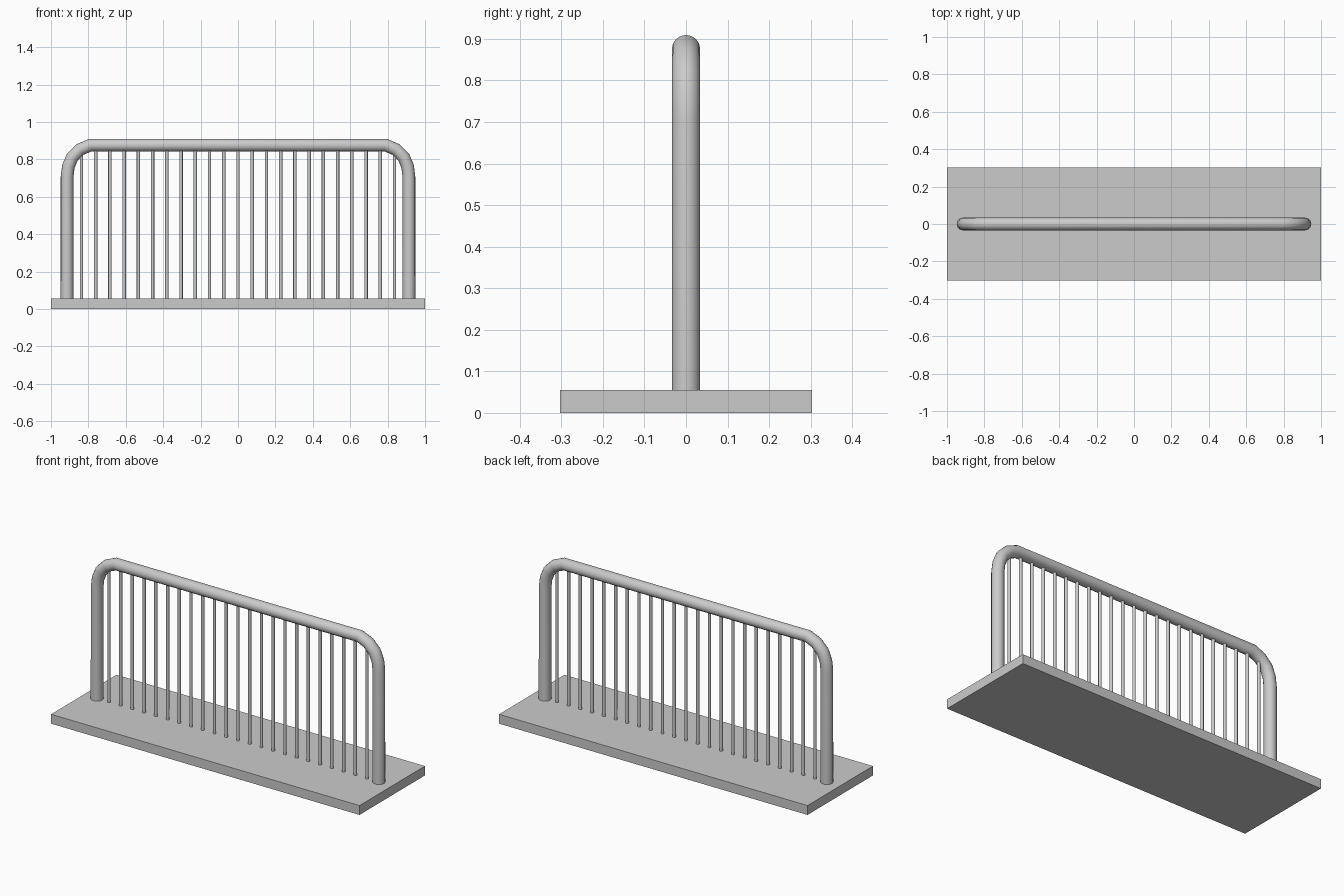
import bpy

if "Cube" in bpy.data.objects:
    bpy.data.objects.remove(bpy.data.objects["Cube"])

BASE_TOP = 0.055
PIPE_R, BAR_R = 0.034, 0.009
# right half of the rail centre line, from floor plate up to the top run (x, z)
BEND = [(0.914, 0.05), (0.914, 0.705), (0.907, 0.762), (0.886, 0.812), (0.846, 0.852), (0.79, 0.876)]


def rail_height(x):
    """Height of the rail centre line above a given x."""
    x = abs(x)
    for (x0, z0), (x1, z1) in zip(BEND[1:], BEND[2:]):
        if x1 <= x <= x0:
            return z0 + (z1 - z0) * (x0 - x) / (x0 - x1)
    return BEND[-1][1]


# floor plate
bpy.ops.mesh.primitive_cube_add(size=1, location=(0, 0, BASE_TOP / 2))
plate = bpy.context.object
plate.name = "base_plate"
plate.scale = (2, 0.606, BASE_TOP)
bpy.ops.object.transform_apply(location=False, rotation=False, scale=True)

# bent tube frame
path = [(-x, z) for x, z in BEND] + BEND[::-1]
curve = bpy.data.curves.new("frame_tube", 'CURVE')
curve.dimensions = '3D'
curve.bevel_depth = PIPE_R
curve.bevel_resolution = 6
curve.use_fill_caps = True
spline = curve.splines.new('POLY')
spline.points.add(len(path) - 1)
for p, (x, z) in zip(spline.points, path):
    p.co = (x, 0, z, 1)
frame = bpy.data.objects.new("frame_tube", curve)
bpy.context.collection.objects.link(frame)
bpy.ops.object.select_all(action='DESELECT')
frame.select_set(True)
bpy.context.view_layer.objects.active = frame
bpy.ops.object.convert(target='MESH')
bpy.ops.object.shade_smooth_by_angle()

# thin upright bars
COUNT, REACH = 23, 0.837
for i in range(COUNT):
    x = -REACH + 2 * REACH * i / (COUNT - 1)
    top = rail_height(x) - 0.01
    bottom = BASE_TOP - 0.005
    bpy.ops.mesh.primitive_cylinder_add(vertices=16, radius=BAR_R, depth=top - bottom,
                                        location=(x, 0, (top + bottom) / 2))
    bpy.context.object.name = f"bar_{i + 1}"
    bpy.ops.object.shade_smooth_by_angle()
